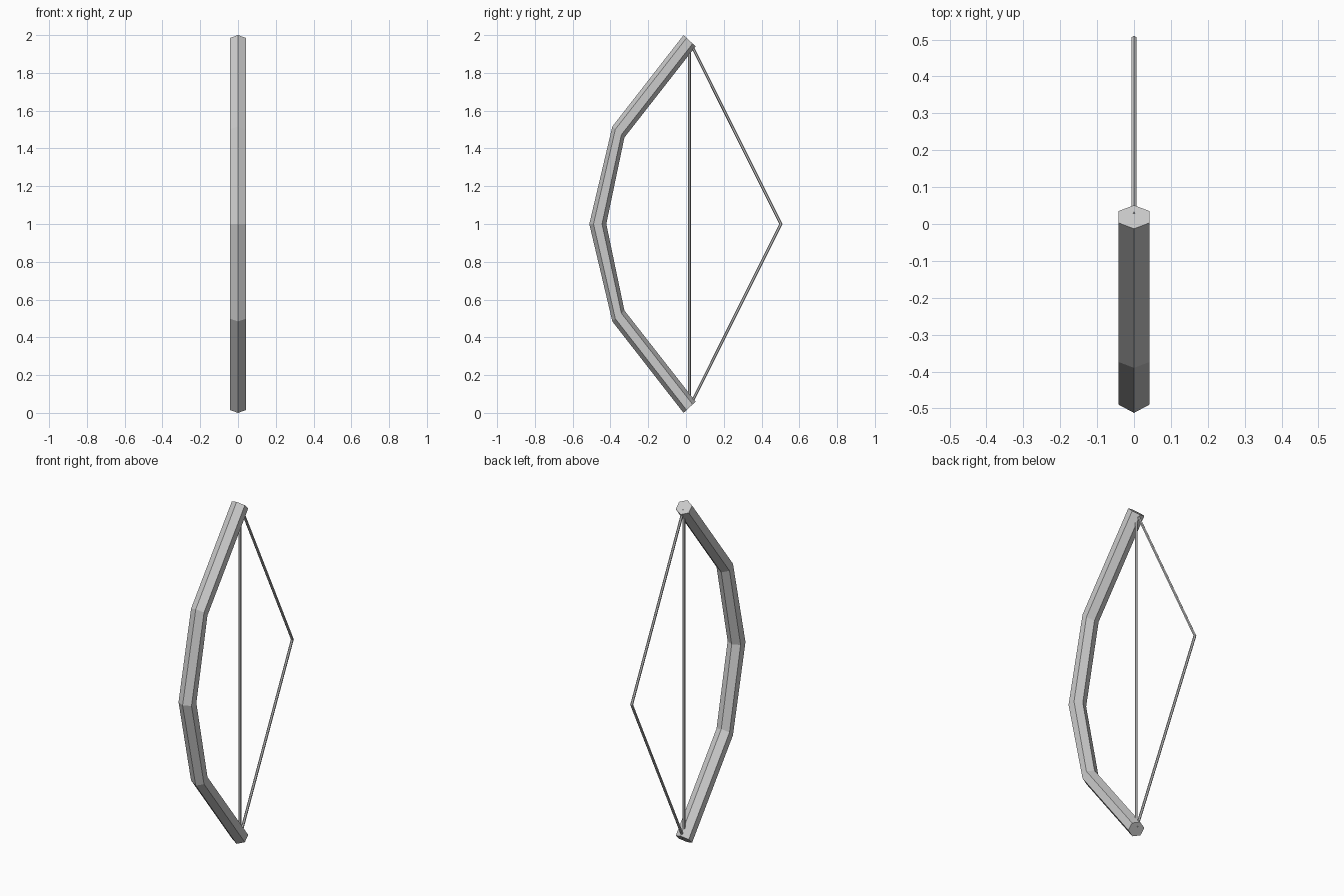
import bpy, bmesh, math
from mathutils import Vector

cube = bpy.data.objects.get("Cube")
if cube:
    bpy.data.objects.remove(cube)

grey = bpy.data.materials.new("plain grey")
grey.use_nodes = True
colour = (0.6, 0.6, 0.6, 1)
grey.diffuse_color = colour
grey.node_tree.nodes["Principled BSDF"].inputs["Base Color"].default_value = colour


def mirrored(stations):
    """Continue a run of stations from mid height up into the lower half."""
    lower = [(y, 2 - z, dy, -dz) for y, z, dy, dz in stations[:0:-1]]
    return lower + stations


def hex_rod(name, stations, half_width):
    """Loft a hexagon through stations (y, z, dy, dz); (dy, dz) points to its inner ridge."""
    bm = bmesh.new()
    rings = []
    for y, z, dy, dz in stations:
        ring = []
        for i in range(6):
            a = i * math.pi / 3
            side = half_width * math.sin(a) / math.sin(math.pi / 3)
            ring.append(bm.verts.new(Vector((side, y + dy * math.cos(a), z + dz * math.cos(a)))))
        rings.append(ring)
    for low, high in zip(rings, rings[1:]):
        for i in range(6):
            j = (i + 1) % 6
            bm.faces.new((low[i], low[j], high[j], high[i]))
    bm.faces.new(rings[0])
    bm.faces.new(rings[-1])
    bmesh.ops.recalc_face_normals(bm, faces=bm.faces)
    mesh = bpy.data.meshes.new(name)
    bm.to_mesh(mesh)
    bm.free()
    mesh.materials.append(grey)
    obj = bpy.data.objects.new(name, mesh)
    bpy.context.collection.objects.link(obj)
    return obj


# Bent limb, from the grip to the tip
hex_rod("bow_limb", mirrored([
    (-0.467, 1.0, 0.045, 0),
    (-0.358, 1.487, 0.032, -0.029),
    (0.019, 1.97, 0.032, -0.03),
]), 0.042)

# Straight string between the tips
hex_rod("resting_string", mirrored([
    (0.018, 1.0, 0.0075, 0),
    (0.018, 1.955, 0.0075, 0),
]), 0.0065)

# String pulled back to a point
hex_rod("drawn_string", mirrored([
    (0.502, 1.0, 0.0085, 0),
    (0.024, 1.958, 0.0067, 0.0034),
]), 0.0065)
